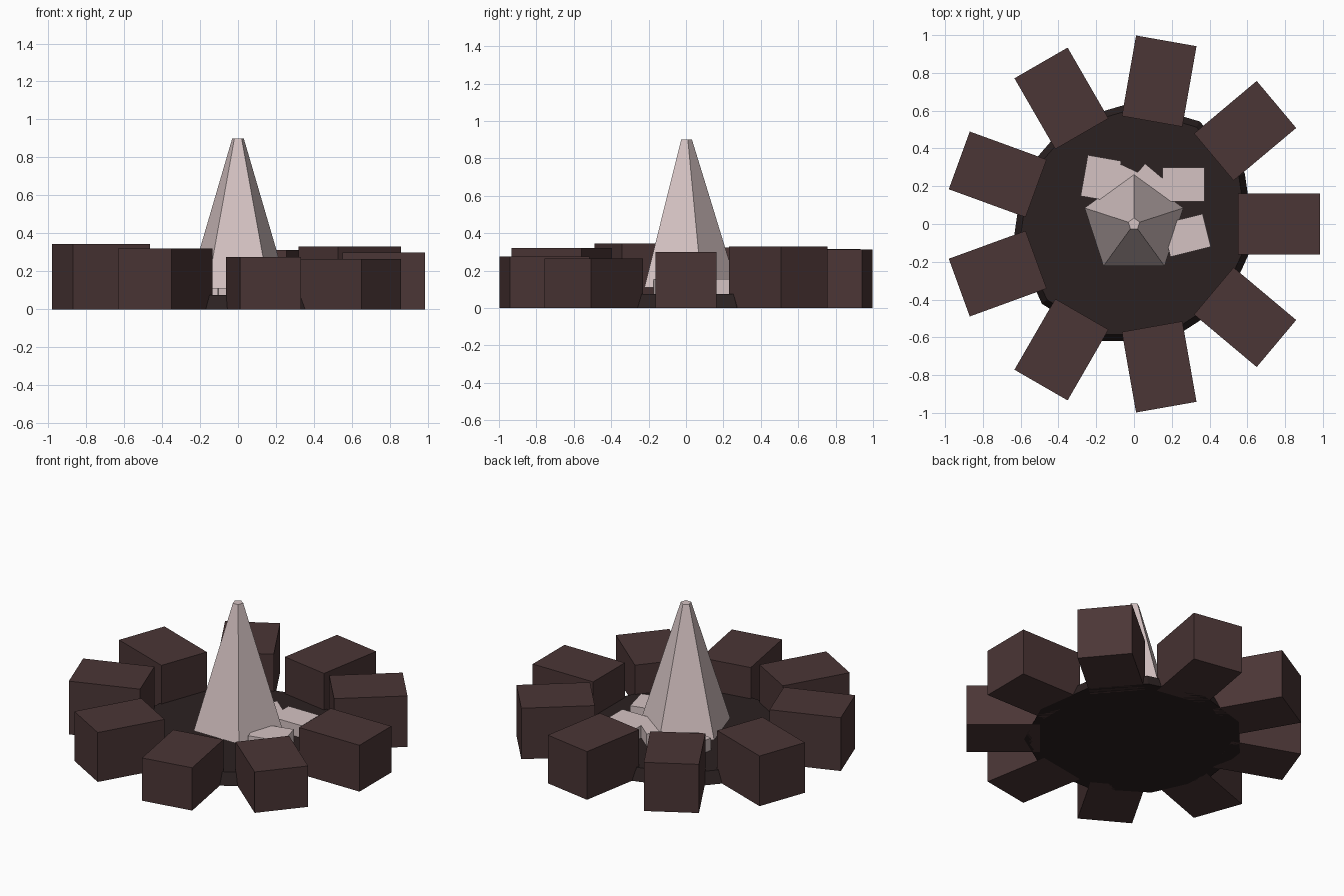
import bpy, math
from mathutils import Matrix

if "Cube" in bpy.data.objects:
    bpy.data.objects.remove(bpy.data.objects["Cube"])


def material(name, rgb):
    m = bpy.data.materials.new(name)
    m.diffuse_color = (*rgb, 1)
    m.use_nodes = True
    m.node_tree.nodes["Principled BSDF"].inputs["Base Color"].default_value = m.diffuse_color
    return m


BROWN = material("dark_red_stone", (0.0700, 0.0362, 0.0362))
DARK = material("charcoal_floor", (0.0242, 0.0152, 0.0152))
PALE = material("pale_bone", (0.665, 0.545, 0.545))


def box(name, x, y, z0, z1, length, width, angle, mat):
    bpy.ops.mesh.primitive_cube_add(size=1)
    ob = bpy.context.object
    ob.name = name
    ob.data.transform(Matrix.Diagonal((length, width, z1 - z0, 1)))
    ob.location = (x, y, (z0 + z1) / 2)
    ob.rotation_euler.z = math.radians(angle)
    ob.data.materials.append(mat)


def frustum(name, sides, r0, r1, z0, z1, mat):
    # cone primitives start with a vertex on +y
    bpy.ops.mesh.primitive_cone_add(vertices=sides, radius1=r0, radius2=r1,
                                    depth=z1 - z0, location=(0, 0, (z0 + z1) / 2))
    ob = bpy.context.object
    ob.name = name
    ob.data.materials.append(mat)


# Sunken floor and central spire
frustum("floor_disc", 11, 0.645, 0.61, 0, 0.075, DARK)
frustum("spire", 5, 0.275, 0.032, 0.11, 0.9, PALE)

# Ring of nine blocks with uneven heights
heights = (0.30, 0.33, 0.312, 0.315, 0.325, 0.345, 0.32, 0.277, 0.265)
for i, h in enumerate(heights):
    a = math.radians(40 * i)
    box(f"ring_block_{i + 1}", 0.768 * math.cos(a), 0.768 * math.sin(a),
        0, h, 0.433, 0.325, 40 * i, BROWN)

# Rubble slabs around the spire foot: x, y, angle
slabs = ((0.262, 0.21, 0), (0.278, -0.06, 14), (-0.175, 0.241, 80),
         (-0.045, 0.205, -25), (0.085, 0.18, -40))
for i, (x, y, angle) in enumerate(slabs):
    box(f"rubble_slab_{i + 1}", x, y, 0.07, 0.155, 0.22, 0.18, angle, PALE)
